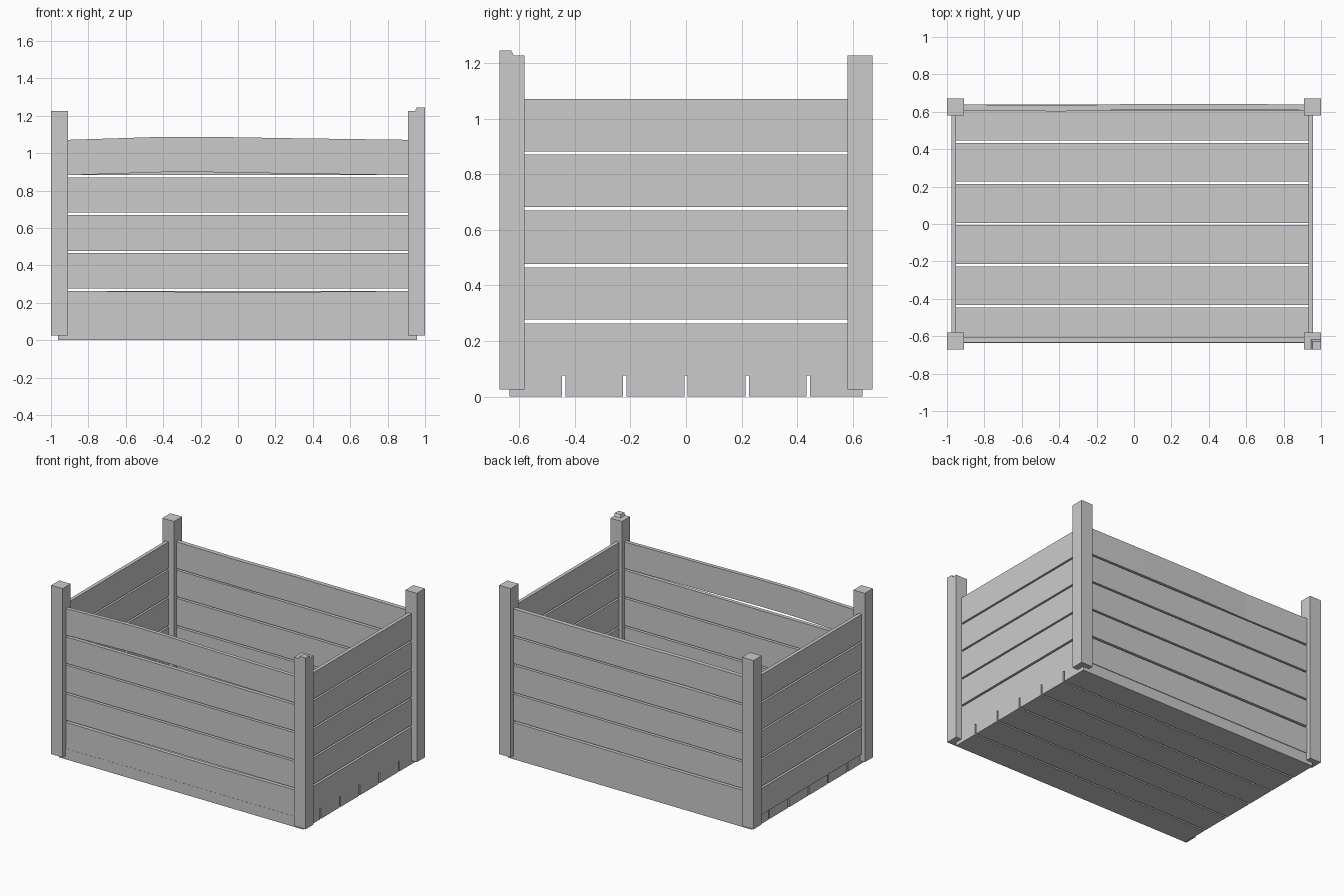
import bpy, bmesh

if "Cube" in bpy.data.objects:
    bpy.data.objects.remove(bpy.data.objects["Cube"])

PX, PY = 0.91, 0.58          # inner faces of the corner posts


def mesh_object(name, bm):
    bmesh.ops.recalc_face_normals(bm, faces=bm.faces)
    me = bpy.data.meshes.new(name)
    bm.to_mesh(me)
    bm.free()
    ob = bpy.data.objects.new(name, me)
    bpy.context.collection.objects.link(ob)
    return ob


def box(name, x, y, z):
    """Axis-aligned box from (min, max) ranges."""
    bm = bmesh.new()
    bmesh.ops.create_cube(bm, size=1)
    for v in bm.verts:
        v.co = [r[0] + (c + 0.5) * (r[1] - r[0]) for c, r in zip(v.co, (x, y, z))]
    return mesh_object(name, bm)


def warped_plank(name, y, z, stations):
    """Plank along x; each station is (x, y shift, z shift)."""
    bm = bmesh.new()
    rings = []
    for x, dy, dz in stations:
        rings.append([bm.verts.new((x, y[i] + dy, z[j] + dz))
                      for i, j in ((0, 0), (1, 0), (1, 1), (0, 1))])
    for a, b in zip(rings, rings[1:]):
        for i in range(4):
            k = (i + 1) % 4
            bm.faces.new((a[i], a[k], b[k], b[i]))
    bm.faces.new(rings[0])
    bm.faces.new(rings[-1][::-1])
    return mesh_object(name, bm)


# Corner posts
for sx, side in ((-1, "left"), (1, "right")):
    for sy, end in ((-1, "front"), (1, "back")):
        box(f"{end}_{side}_post", sorted((sx * PX, sx * 1.0)),
            sorted((sy * PY, sy * 0.67)), (0.026, 1.226))

# Splintered tip on the front right post
tip = box("post_splinter", (0.945, 1.0), (-0.67, -0.615), (1.22, 1.244))
for v in tip.data.vertices:
    if v.co.z > 1.23:
        v.co.x = max(v.co.x, 0.955)
        v.co.y = min(v.co.y, -0.628)

# Floor planks, running left to right
edges = [-0.635, -0.44, -0.22, 0, 0.22, 0.44, 0.635]
for i in range(6):
    lo = edges[i] + (0.006 if i > 0 else 0)
    hi = edges[i + 1] - (0.006 if i < 5 else 0)
    box(f"floor_plank_{i + 1}", (-0.962, 0.957), (lo, hi), (0, 0.076))

# Wall planks, five per side with narrow gaps
levels = [(0.076, 0.263), (0.277, 0.465), (0.477, 0.670), (0.682, 0.870), (0.882, 1.071)]
flat = [(-PX, 0, 0), (PX, 0, 0)]
front_bow = [(-PX, 0, 0), (-0.4, 0, 0.016), (-0.15, 0, 0.016), (0.25, 0, 0.009), (PX, 0, 0)]
back_bow = [(-PX, 0, 0), (-0.4, -0.006, 0), (0, 0.003, 0), (0.44, 0.003, 0), (PX, 0, 0)]
front_sag = [(-PX, 0, 0), (-0.1, 0, -0.006), (0.25, 0, -0.006), (PX, 0, 0)]
for i, z in enumerate(levels):
    n = i + 1
    warped_plank(f"front_plank_{n}", (-0.634, -0.607), z,
                 front_bow if i == 4 else front_sag if i == 0 else flat)
    warped_plank(f"back_plank_{n}", (0.608, 0.639), z, back_bow if i == 4 else flat)
    box(f"left_plank_{n}", (-0.976, -0.951), (-PY, PY), z)
    box(f"right_plank_{n}", (0.932, 0.957), (-PY, PY), z)
